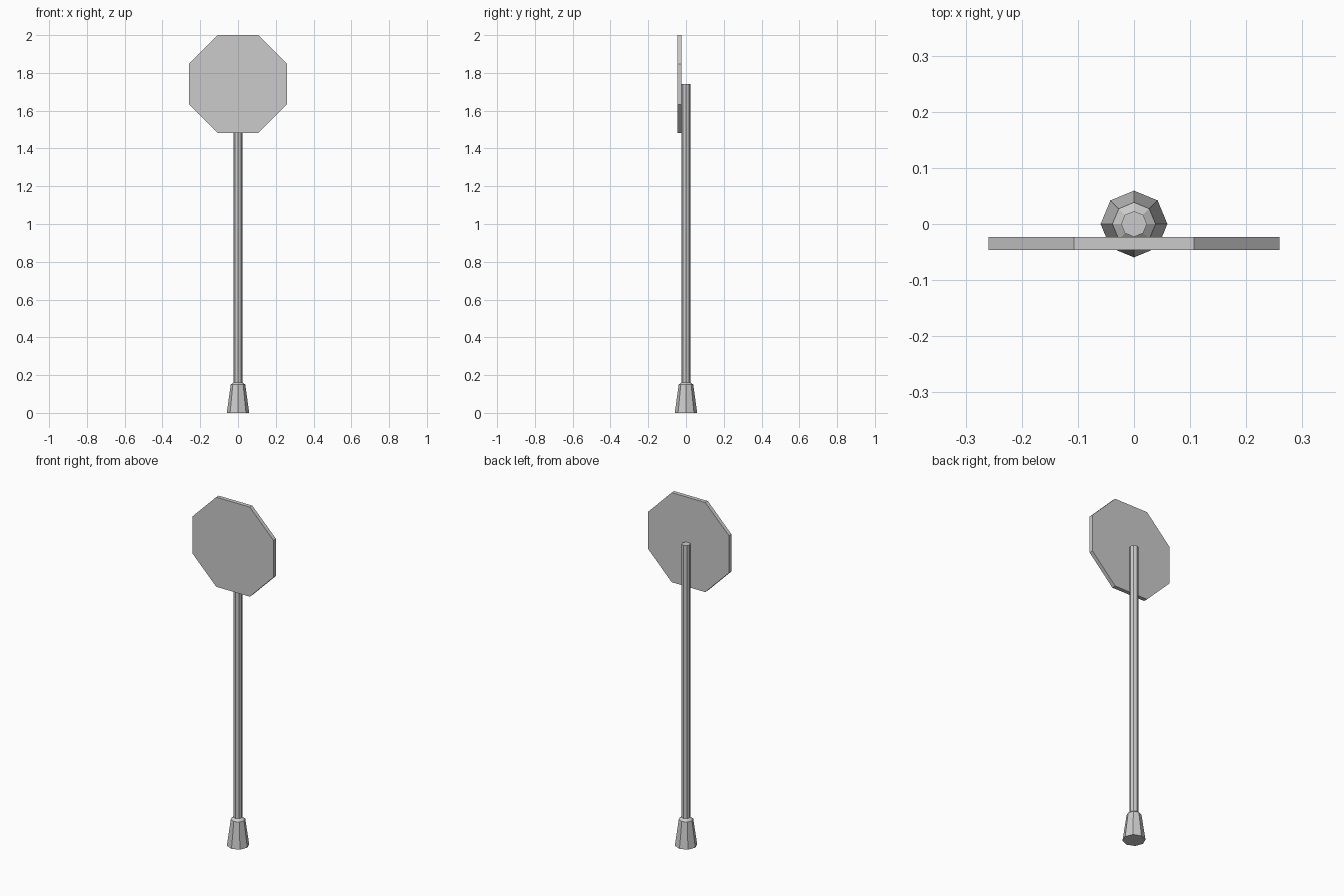
import bpy, bmesh
from math import cos, sin, pi

if "Cube" in bpy.data.objects:
    bpy.data.objects.remove(bpy.data.objects["Cube"])

SIDES = 8


def make_object(name, bm):
    bmesh.ops.recalc_face_normals(bm, faces=bm.faces)
    mesh = bpy.data.meshes.new(name)
    bm.to_mesh(mesh)
    bm.free()
    obj = bpy.data.objects.new(name, mesh)
    bpy.context.collection.objects.link(obj)
    return obj


def stack_rings(name, rings):
    """Closed solid bridging successive rings of points."""
    bm = bmesh.new()
    loops = [[bm.verts.new(p) for p in ring] for ring in rings]
    for a, b in zip(loops, loops[1:]):
        for i in range(SIDES):
            j = (i + 1) % SIDES
            bm.faces.new((a[i], a[j], b[j], b[i]))
    bm.faces.new(loops[0])
    bm.faces.new(loops[-1])
    return make_object(name, bm)


def post_ring(radius, z):
    return [(radius * cos(2 * pi * i / SIDES), radius * sin(2 * pi * i / SIDES), z)
            for i in range(SIDES)]


def plate_ring(apothem, y, zc):
    r = apothem / cos(pi / SIDES)
    return [(r * cos(2 * pi * (i + 0.5) / SIDES), y, zc + r * sin(2 * pi * (i + 0.5) / SIDES))
            for i in range(SIDES)]


# Pole with flared, chamfered foot
profile = [(0.0595, 0), (0.0385, 0.15), (0.023, 0.162), (0.023, 1.741)]
stack_rings("pole_with_foot", [post_ring(r, z) for r, z in profile])

# Octagonal sign plate on the front of the pole
stack_rings("sign_plate", [plate_ring(0.259, y, 1.741) for y in (-0.046, -0.023)])
